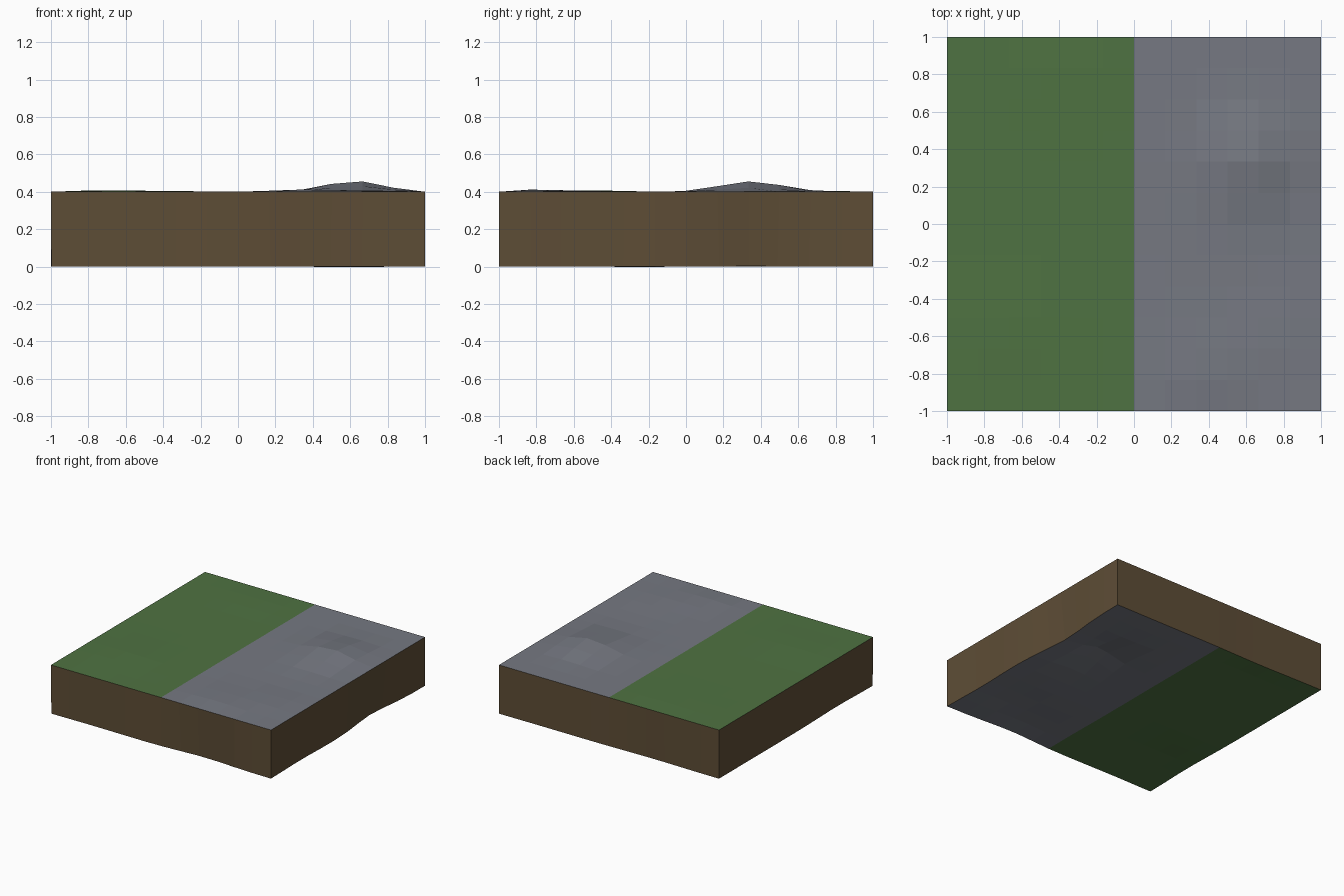
import bpy, bmesh, math

if "Cube" in bpy.data.objects:
    bpy.data.objects.remove(bpy.data.objects["Cube"])


def material(name, rgb):
    m = bpy.data.materials.new(name)
    m.diffuse_color = (*rgb, 1.0)
    m.use_nodes = True
    m.node_tree.nodes["Principled BSDF"].inputs["Base Color"].default_value = m.diffuse_color
    return m


# Gentle mounds: centre x, centre y, height, spread x, spread y
MOUNDS = [
    (0.62, 0.35, 0.058, 0.150, 0.163),    # main rocky mound
    (0.60, -0.25, -0.004, 0.13, 0.12),    # shallow dip
    (0.38, -0.80, 0.012, 0.17, 0.16),     # low ridge by the front edge
    (0.75, -0.60, 0.006, 0.15, 0.12),
    (-0.67, -0.55, 0.008, 0.20, 0.18),    # grass swell
    (-0.40, 0.78, 0.004, 0.20, 0.15),
]


def height(x, y):
    if max(abs(x), abs(y)) > 0.99 or abs(x) < 0.01:
        return 0.0
    return sum(h * math.exp(-((x - cx) / sx) ** 2 / 2 - ((y - cy) / sy) ** 2 / 2)
               for cx, cy, h, sx, sy in MOUNDS)


# Ground sheet: 12 x 12 grid, half grass and half rock
bm = bmesh.new()
bmesh.ops.create_grid(bm, x_segments=12, y_segments=12, size=1.0)
for v in bm.verts:
    v.co.z = 0.4 + height(v.co.x, v.co.y)
for f in bm.faces:
    f.material_index = 1 if f.calc_center_median().x > 0 else 0
mesh = bpy.data.meshes.new("terrain_tile")
bm.to_mesh(mesh)
bm.free()

mesh.materials.append(material("grass green", (0.078, 0.170, 0.054)))
mesh.materials.append(material("rock grey", (0.180, 0.190, 0.222)))
mesh.materials.append(material("earth brown", (0.112, 0.075, 0.037)))

tile = bpy.data.objects.new("terrain_tile", mesh)
bpy.context.collection.objects.link(tile)

# Thickness with earth-coloured sides
solid = tile.modifiers.new("thickness", 'SOLIDIFY')
solid.thickness = 0.4
solid.offset = -1
solid.material_offset_rim = 2
